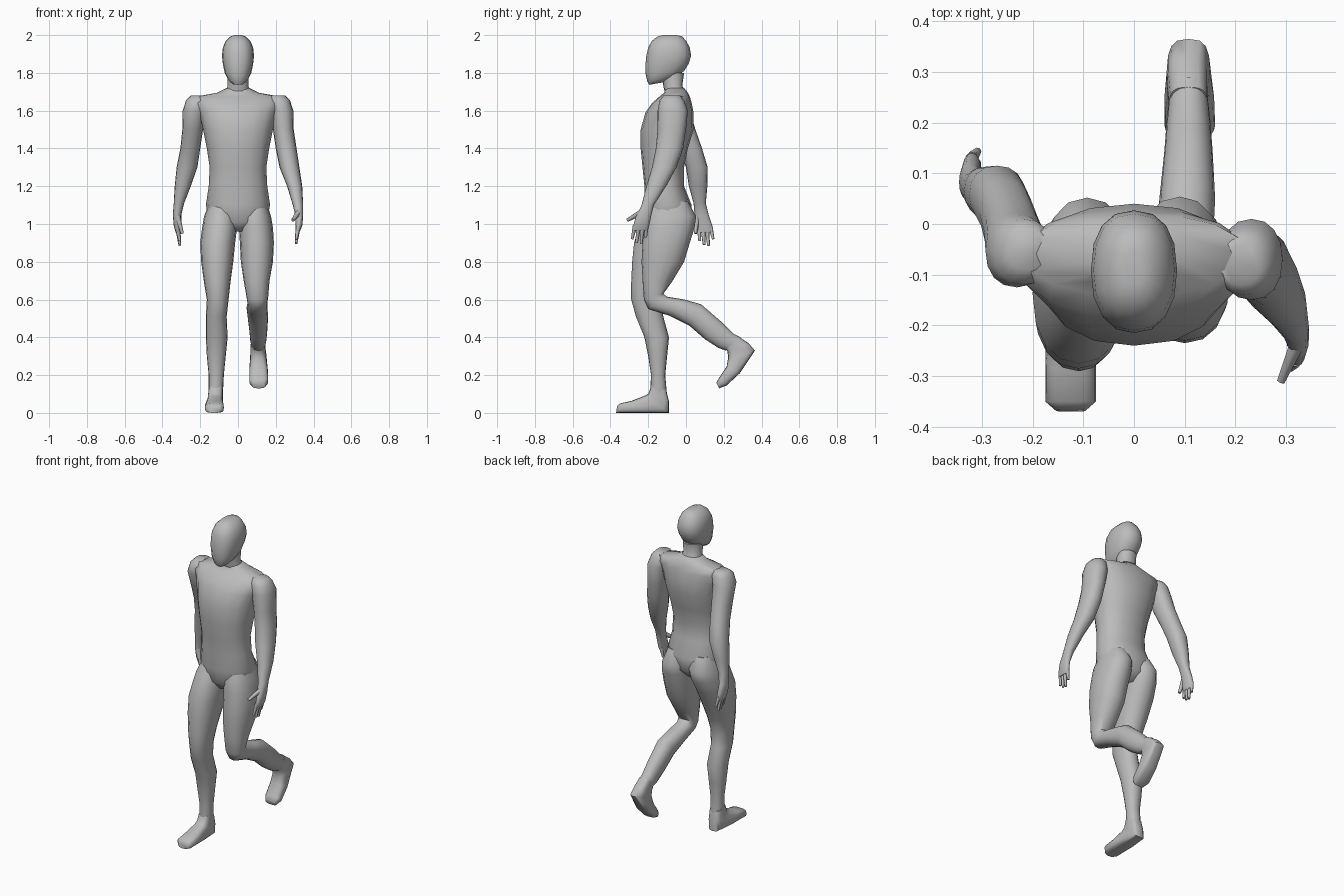
import bpy
import bmesh
from math import cos, sin, pi, radians
from mathutils import Vector

cube = bpy.data.objects.get("Cube")
if cube:
    bpy.data.objects.remove(cube, do_unlink=True)

GREY = (0.5, 0.5, 0.5, 1.0)
skin = bpy.data.materials.new("plain grey")
skin.use_nodes = True
skin.diffuse_color = GREY
skin.node_tree.nodes["Principled BSDF"].inputs["Base Color"].default_value = GREY
SIDES = 16
UNIT = 0.01


def loft(bm, sections, power=0.9):
    """Skin rings given as (right x, left x, front y, front z, back y[, back z])."""
    rings = []
    for section in sections:
        x0, x1, yf, zf, yb = section[:5]
        zb = section[5] if len(section) > 5 else zf
        front, back = Vector((0, yf, zf)), Vector((0, yb, zb))
        middle = (front + back) / 2 + Vector(((x0 + x1) / 2, 0, 0))
        wide, deep = Vector(((x1 - x0) / 2, 0, 0)), (back - front) / 2
        ring = []
        for i in range(SIDES):
            angle = 2 * pi * i / SIDES
            c, s = cos(angle), sin(angle)
            u = abs(c) ** power * (1 if c > 0 else -1)
            v = abs(s) ** power * (1 if s > 0 else -1)
            ring.append(bm.verts.new((middle + wide * u + deep * v) * UNIT))
        rings.append(ring)
    for a, b in zip(rings, rings[1:]):
        for i in range(SIDES):
            j = (i + 1) % SIDES
            bm.faces.new((a[i], a[j], b[j], b[i]))
    bm.faces.new(rings[0])
    bm.faces.new(rings[-1])


def finger(bm, base, tip, radius):
    """Tapered six-sided finger between two points."""
    base, tip = Vector(base) * UNIT, Vector(tip) * UNIT
    axis = tip - base
    made = bmesh.ops.create_cone(
        bm, cap_ends=True, segments=6, radius1=radius * UNIT,
        radius2=radius * UNIT * 0.55, depth=axis.length)
    turn = axis.to_track_quat("Z", "Y")
    for v in made["verts"]:
        v.co = turn @ v.co + (base + tip) / 2


def finish(bm, name):
    bmesh.ops.recalc_face_normals(bm, faces=bm.faces)
    mesh = bpy.data.meshes.new(name)
    bm.to_mesh(mesh)
    bm.free()
    mesh.materials.append(skin)
    obj = bpy.data.objects.new(name, mesh)
    bpy.context.collection.objects.link(obj)
    bpy.ops.object.select_all(action="DESELECT")
    obj.select_set(True)
    bpy.context.view_layer.objects.active = obj
    bpy.ops.object.shade_smooth_by_angle(angle=radians(60))


def part(name, sections, power=0.9):
    bm = bmesh.new()
    loft(bm, sections, power)
    finish(bm, name)


# Trunk from crotch to neck root
part("torso", [
    (-6, 6, -17, 96, -3),
    (-15, 15, -21, 101, 2),
    (-17, 17, -22, 110, 3),
    (-15.5, 15.5, -22, 120, -1),
    (-15, 15, -23, 130, -1),
    (-16.5, 16.5, -24, 140, 1),
    (-18.5, 18.5, -24, 150, 4),
    (-20.5, 20.5, -21.5, 159, 4),
    (-23, 23, -18, 164, 3),
    (-22, 22, -14, 167.5, 2),
    (-11, 11, -11.5, 169.5, 1),
    (-6, 6, -11, 172, -1),
])

# Neck and egg-shaped head with a flat face
part("neck", [
    (-7, 7, -11, 169, 1),
    (-5.5, 5.5, -12, 173, -2),
    (-5.5, 5.5, -13, 180, -1),
])
part("head", [
    (-3, 3, -19.5, 173.7, -12, 175),
    (-5.5, 5.5, -20.5, 175.5, -5, 178),
    (-7, 7, -21.3, 179, -1, 181),
    (-8, 8, -21.5, 184, 1.5, 185),
    (-8.5, 8.5, -21, 189, 2.7),
    (-8, 8, -20, 193.5, 2),
    (-6.5, 6.5, -18, 197, 0),
    (-4, 4, -15, 199.3, -2),
    (-2, 2, -12, 200, -5),
], 0.85)

# Planted leg
part("right_leg", [
    (-15, -2, -18, 112, 1),
    (-18, -.5, -22.5, 104, 5.2),
    (-19, -.5, -25, 98, 4),
    (-20, -1.5, -27.5, 90, 0),
    (-19.5, -2.5, -28.5, 80, -5),
    (-18, -4, -29, 69, -10),
    (-16.5, -5, -29, 60, -13),
    (-17, -6, -26.5, 51, -12),
    (-17, -5.5, -22, 40, -9),
    (-16.5, -6.5, -20, 30, -10),
    (-15.5, -7.5, -18.5, 20, -11),
    (-15.5, -8, -19, 11, -10, 9),
])
part("right_foot", [
    (-15.5, -8, -18.5, 14, -10.5, 12),
    (-16, -8, -20, 10, -9, 6),
    (-16.5, -8, -22, 9, -9, 0),
    (-17.5, -7.5, -29, 6.3, -20, 0),
    (-17.5, -7.5, -35, 5, -35, 0),
    (-15.5, -9.5, -36.5, 3.5, -37, 0),
], 0.6)

# Leg bent behind the body
part("left_leg", [
    (2, 15, -18, 112, 1),
    (.5, 17.5, -21.5, 104, 5.4),
    (.5, 18.5, -22, 98, 4.5),
    (1, 19, -23, 90, 2),
    (1.5, 18.5, -23.5, 80, -1),
    (3, 16.7, -23, 70, -7),
    (4.5, 16, -22.3, 60, -12, 63),
    (5, 15.5, -20, 55, -10, 61.5),
    (4.5, 15.5, -9, 51.5, -1, 60),
    (5, 16, 2, 46, 8, 57.5),
    (6, 15.5, 10, 39, 19, 48),
    (6.5, 15, 17, 34.5, 25, 42),
    (7, 14.5, 21, 33, 29, 40),
])
part("left_foot", [
    (7, 14.5, 20, 35, 27, 41),
    (6.5, 14.5, 22, 32.5, 33, 37),
    (6.5, 15, 22.3, 29, 36.5, 33),
    (6, 15.8, 21.5, 24.5, 28.5, 21),
    (6, 16, 17.5, 18.5, 21.5, 14.5),
    (7.5, 14.5, 16, 16, 17.5, 13),
], 0.65)

# Arms run from the shoulder cap down to the wrist and palm
part("right_arm", [
    (-25, -17, -9, 168, -1),
    (-27.5, -16, -12, 165.5, 1),
    (-29.3, -17, -12.5, 160, 2),
    (-29.5, -18.5, -8.5, 150, 5),
    (-30.5, -20, -4, 140, 8.5),
    (-32.5, -21.5, 0, 130, 11.5),
    (-33.5, -25, 1.5, 120, 11.3),
    (-34, -28.5, 4, 111, 10.5),
    (-34.5, -30, 4.5, 105, 12),
    (-34, -30, 5, 99, 14),
    (-33, -30.5, 6, 95.5, 14),
])
part("left_arm", [
    (17, 25, -12, 168, -3),
    (16, 27.5, -14, 165.5, -1),
    (17, 29.3, -15, 160, 1),
    (18.5, 29.5, -15, 150, 0),
    (20, 31, -16, 140, -1.5),
    (22, 32.5, -18, 130, -5),
    (26, 34, -21, 120, -10.5),
    (29, 34.5, -23.5, 110, -17),
    (30.5, 34.5, -26.5, 104, -18.5),
    (30.5, 34, -28, 99, -19.5),
    (30.5, 33, -28, 96.5, -20.5),
])

# Four fingers and a thumb on each hand
for name, side, y, z, spread, thumb in (
        ("right_fingers", -1, 7, 98, 0.2, ((-32, 6, 104), (-29.5, 5, 95))),
        ("left_fingers", 1, -27, 99, -1.5, ((32, -24, 106), (29, -31, 102)))):
    bm = bmesh.new()
    for i in range(4):
        root = y + 2 * i
        drop = (7, 9, 9.5, 6)[i]
        finger(bm, (side * 32, root, z), (side * 30.8, root + spread + i * 0.4, z - drop), 1.3)
    finger(bm, *thumb, 1.6)
    finish(bm, name)
